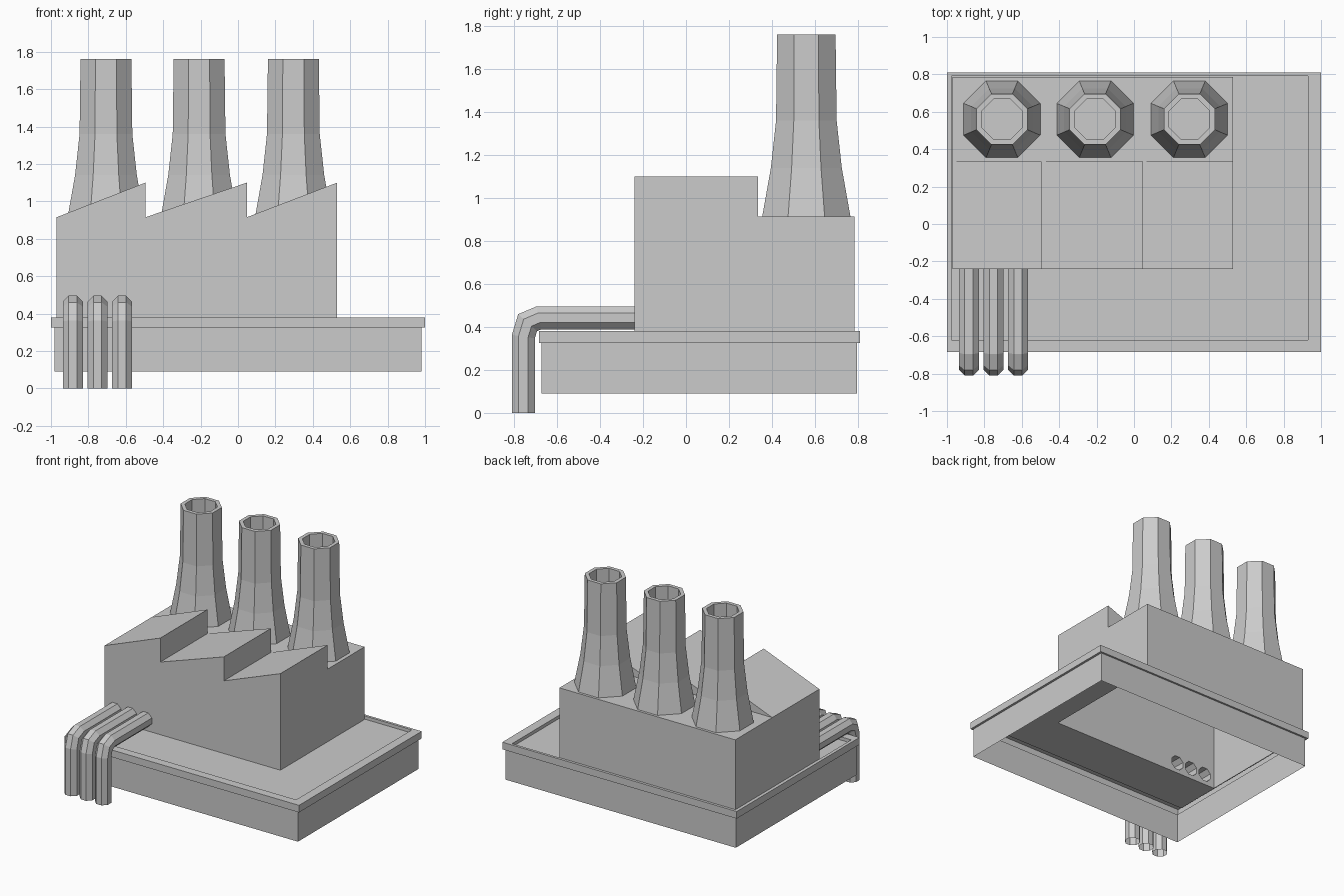
import bpy, bmesh, math
from mathutils import Vector

if "Cube" in bpy.data.objects:
    bpy.data.objects.remove(bpy.data.objects["Cube"])

FLOOR = 0.355
X0, X1 = -0.97, 0.53            # building width
YF, YM, YB = -0.24, 0.335, 0.785  # front, end of sawtooth roof, back
PIPES = (-0.883, -0.751, -0.62)
PIPE_R, PIPE_Z = 0.0535, 0.442


def finish(name, bm):
    bmesh.ops.remove_doubles(bm, verts=bm.verts, dist=1e-5)
    me = bpy.data.meshes.new(name)
    bm.to_mesh(me)
    bm.free()
    ob = bpy.data.objects.new(name, me)
    bpy.context.collection.objects.link(ob)
    return ob


def loft(name, loops, cap_end=False):
    bm = bmesh.new()
    rings = [[bm.verts.new(p) for p in loop] for loop in loops]
    for a, b in zip(rings, rings[1:]):
        n = len(a)
        for i in range(n):
            j = (i + 1) % n
            bm.faces.new((a[i], a[j], b[j], b[i]))
    if cap_end:
        bm.faces.new(rings[-1])
    return finish(name, bm)


def rect(x0, x1, y0, y1, z):
    return [(x0, y0, z), (x1, y0, z), (x1, y1, z), (x0, y1, z)]


def octagon(apothem):
    r = apothem / math.cos(math.pi / 8)
    return [(r * math.cos((i + 0.5) * math.pi / 4),
             r * math.sin((i + 0.5) * math.pi / 4)) for i in range(8)]


# Base: open skirt, overhanging rim, recessed deck open under the building
loft("base_platform", [
    rect(-0.982, 0.982, -0.672, 0.795, 0.09),
    rect(-0.982, 0.982, -0.672, 0.795, 0.325),
    rect(-1, 1, -0.685, 0.81, 0.325),
    rect(-1, 1, -0.685, 0.81, 0.38),
    rect(-0.975, 0.93, -0.62, 0.79, 0.38),
    rect(-0.975, 0.93, -0.62, 0.79, FLOOR),
    rect(X0, X1, YF, YB, FLOOR),
])

# Building: hollow shell with sawtooth front roof and flat rear roof
bm = bmesh.new()


def face(pts):
    return bm.faces.new([bm.verts.new(p) for p in pts])


LOW, HIGH = 0.915, 1.10
teeth = [X0, -0.495, 0.047, X1]
profile = [(X0, FLOOR)]
for a, b in zip(teeth, teeth[1:]):
    profile += [(a, LOW), (b, HIGH)]
    face([(b, YM, LOW), (a, YM, LOW), (b, YM, HIGH)])
profile.append((X1, FLOOR))
rear = [(X0, FLOOR), (X0, LOW), (X1, LOW), (X1, FLOOR)]
for outline, y0, y1 in ((profile, YF, YM), (rear, YM, YB)):
    for (ax, az), (bx, bz) in zip(outline, outline[1:]):
        face([(ax, y0, az), (bx, y0, bz), (bx, y1, bz), (ax, y1, az)])
face([(x, YB, z) for x, z in rear])

# Front wall with openings for the pipes
edges = []
holes = [[(px + x, PIPE_Z + z) for x, z in octagon(PIPE_R)] for px in PIPES]
for outline in [profile] + holes:
    vs = [bm.verts.new((x, YF, z)) for x, z in outline]
    edges += [bm.edges.new((vs[i - 1], vs[i])) for i in range(len(vs))]
res = bmesh.ops.triangle_fill(bm, use_beauty=True, edges=edges)
for f in res["geom"]:
    if isinstance(f, bmesh.types.BMFace):
        f.normal_update()
        if f.normal.y > 0:
            f.normal_flip()
finish("factory_building", bm)

# Chimneys: flared octagons with a hollow flue
flue = [(0.205, LOW), (0.165, 1.14), (0.141, 1.36), (0.136, 1.76),
        (0.108, 1.76), (0.108, 1.4)]
for k, cx in enumerate((-0.706, -0.208, 0.296)):
    loft(f"chimney_{k + 1}",
         [[(cx + x, 0.56 + y, z) for x, y in octagon(r)] for r, z in flue],
         cap_end=True)

# Pipes: octagonal tubes bent over the platform edge into the front wall
path = [Vector((0, y, z)) for y, z in
        ((-0.757, 0), (-0.757, 0.355), (-0.737, 0.42), (-0.685, PIPE_Z), (YF, PIPE_Z))]
for k, px in enumerate(PIPES):
    loops = []
    for i, p in enumerate(path):
        t_in = (p - path[max(i - 1, 0)]).normalized()
        t_out = (path[min(i + 1, len(path) - 1)] - p).normalized()
        t = (t_in + t_out).normalized()
        stretch = 1 / t.dot(t_out if i == 0 else t_in)
        side = Vector((0, t.z, -t.y)) * stretch
        loops.append([p + Vector((px + u, 0, 0)) + side * v for u, v in octagon(PIPE_R)])
    loft(f"pipe_{k + 1}", loops)
